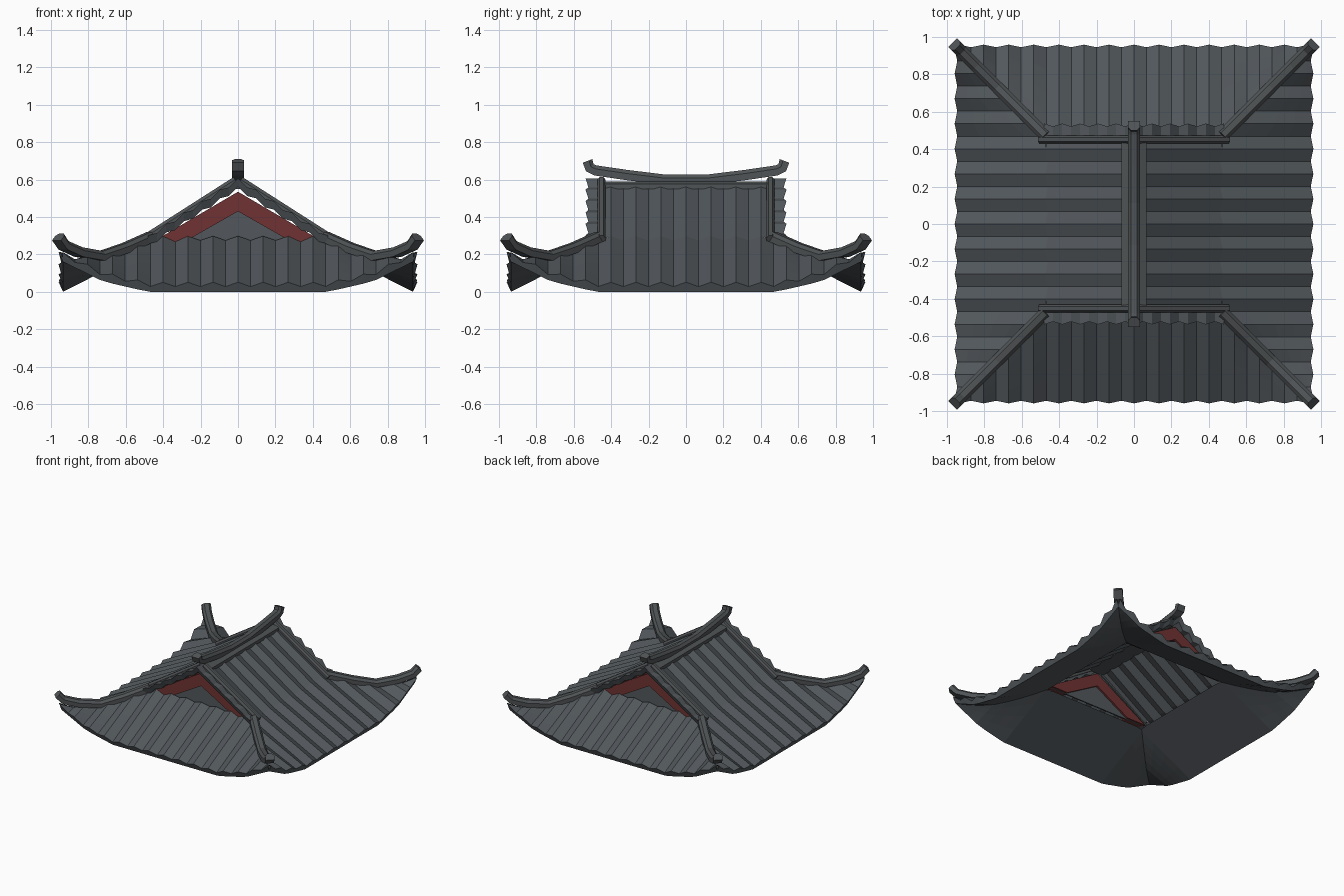
import bpy, bmesh, math
from mathutils import Vector, Matrix

cube = bpy.data.objects.get("Cube")
if cube:
    bpy.data.objects.remove(cube)


def material(name, rgb):
    m = bpy.data.materials.new(name)
    m.use_nodes = True
    m.diffuse_color = (*rgb, 1)
    m.node_tree.nodes["Principled BSDF"].inputs["Base Color"].default_value = (*rgb, 1)
    return m


TILE = material("slate grey", (0.085, 0.097, 0.107))
TRIM = material("ridge grey", (0.08, 0.088, 0.092))
RED = material("dark red", (0.16, 0.032, 0.032))

INNER, EAVE = 0.46, 0.945      # skirt from gable foot to eave
STEP = 0.067                   # half a tile rib
RIBS = 14
TOP_Z, FOOT_Z, EAVE_Z = 0.585, 0.275, 0.028


def make(name, bm, mat, turn=0.0):
    bmesh.ops.remove_doubles(bm, verts=bm.verts, dist=0.0005)
    bmesh.ops.recalc_face_normals(bm, faces=bm.faces)
    bm.transform(Matrix.Rotation(turn, 4, "Z"))
    mesh = bpy.data.meshes.new(name)
    bm.to_mesh(mesh)
    bm.free()
    mesh.materials.append(mat)
    ob = bpy.data.objects.new(name, mesh)
    bpy.context.collection.objects.link(ob)
    return ob


def grid(bm, rows):
    """Quads between rows of points; returns the vertices."""
    vs = [[bm.verts.new(p) for p in r] for r in rows]
    for a, b in zip(vs, vs[1:]):
        for i in range(len(a) - 1):
            bm.faces.new((a[i], a[i + 1], b[i + 1], b[i]))
    return vs


def ramp(x, pts):
    """Piecewise linear curve."""
    for (x0, y0), (x1, y1) in zip(pts, pts[1:]):
        if x <= x1:
            return y0 + (y1 - y0) * max(0, (x - x0) / (x1 - x0))
    return pts[-1][1]


def skirt_z(t, d):
    flat = FOOT_Z + (EAVE_Z - FOOT_Z) * (d - INNER) / (EAVE - INNER)
    lift = ramp(abs(t), [(0.48, 0), (0.72, 0.055), (EAVE, 0.165)])
    return flat + lift * ramp(d, [(INNER, 0), (0.72, 0.5), (EAVE, 1)])


def skirt(name, turn):
    """Ribbed lower slope with upturned corners and a smooth underside."""
    bm = bmesh.new()
    top, bottom = [], []
    for k in range(-RIBS, RIBS + 1):
        t = k * STEP
        start = max(INNER, abs(t))
        rise = 1 if k % 2 == 0 else 0
        up, low = [], []
        for j in range(5):
            d = start + (EAVE - start) * j / 4
            z = skirt_z(t, d)
            up.append((t, -d - 0.014 * rise, z + 0.023 * rise))
            low.append((t, -d + 0.01, z - 0.028))
        top.append(up)
        bottom.append(low)
    grid(bm, top)
    grid(bm, bottom)
    grid(bm, [[c[-1] for c in top], [c[-1] for c in bottom]])
    grid(bm, [top[0], bottom[0]])
    grid(bm, [top[-1], bottom[-1]])
    make(name, bm, TILE, turn)


def upper_slope(name, turn):
    """Ribbed sheet from the main ridge to the gable foot."""
    bm = bmesh.new()
    cols = [(k * STEP, 1 - abs(k) % 2) for k in range(-6, 7)]
    cols = [(-0.45, 0.3)] + cols + [(0.45, 0.3)]
    grid(bm, [[(t, -0.01 - 0.014 * r, TOP_Z + 0.01 * r - 0.007),
               (t, -INNER - 0.014 * r, FOOT_Z + 0.023 * r)] for t, r in cols])
    make(name, bm, TILE, turn)


def beam(name, path, w, h, mat=TRIM):
    """Bevelled beam swept along a path, kept upright."""
    bm = bmesh.new()
    path = [Vector(p) for p in path]
    profile = [(-1, 0), (-1, 0.65), (-0.5, 1), (0.5, 1), (1, 0.65), (1, 0)]
    rings = []
    for i, p in enumerate(path):
        tan = (path[min(i + 1, len(path) - 1)] - path[max(i - 1, 0)]).normalized()
        side = tan.cross(Vector((0, 0, 1))).normalized()
        up = side.cross(tan)
        rings.append([bm.verts.new(p + side * a * w + up * b * h) for a, b in profile])
    n = len(profile)
    for a, b in zip(rings, rings[1:]):
        for i in range(n):
            bm.faces.new((a[i], a[(i + 1) % n], b[(i + 1) % n], b[i]))
    bm.faces.new(rings[0])
    bm.faces.new(rings[-1])
    return make(name, bm, mat)


def slab(name, outline, y0, y1, mat, turn):
    """Outline in x and z, extruded along y."""
    bm = bmesh.new()
    face = bm.faces.new([bm.verts.new((x, y0, z)) for x, z in outline])
    ext = bmesh.ops.extrude_face_region(bm, geom=[face])["geom"]
    verts = [v for v in ext if isinstance(v, bmesh.types.BMVert)]
    bmesh.ops.translate(bm, vec=(0, y1 - y0, 0), verts=verts)
    make(name, bm, mat, turn)


# Roof slopes
for i, side in enumerate(("front", "left", "back", "right")):
    skirt(side + "_lower_slope", i * math.pi / 2)
    if i % 2:
        upper_slope(side + "_upper_slope", i * math.pi / 2)

# Gables: wall, red bargeboard and a scalloped row of verge tiles
for side, turn in (("front", 0), ("back", math.pi)):
    slab(side + "_gable_wall", [(-0.43, 0.26), (0.43, 0.26), (0, 0.52)],
         -0.445, -0.435, TILE, turn)
    slab(side + "_bargeboard", [(-0.46, 0.265), (0, 0.535), (0.46, 0.265),
                                (0.29, 0.265), (0, 0.43), (-0.29, 0.265)],
         -0.475, -0.42, RED, turn)
    bm = bmesh.new()
    rows = []
    for k in range(-10, 11):
        x = k * 0.048
        z = TOP_Z - 0.635 * abs(x)
        r = 0 if k % 2 else 1
        hi, lo = z + 0.004 + 0.018 * r, z - 0.042 + 0.018 * r
        end = -0.522 - 0.015 * r
        rows.append([(x, -0.44, hi), (x, end, hi), (x, end + 0.02, lo),
                     (x, -0.44, lo), (x, -0.44, hi)])
    grid(bm, rows)
    for r in (rows[0], rows[-1]):
        bm.faces.new([bm.verts.new(p) for p in r[:4]])
    make(side + "_verge_tiles", bm, TILE, turn)

# Verge ridges running down the gables, and hip ridges with upturned tips
for sx, xs in ((1, "left"), (-1, "right")):
    for sy, ys in ((1, "back"), (-1, "front")):
        beam(f"{ys}_{xs}_verge_ridge",
             [(0, sy * 0.452, 0.575), (sx * 0.49, sy * 0.452, 0.262)], 0.022, 0.045)
        hip = [(0.465, 0.27), (0.6, 0.21), (0.73, 0.166), (0.85, 0.187),
               (0.935, 0.225), (0.97, 0.275)]
        beam(f"{ys}_{xs}_hip_ridge",
             [(sx * d, sy * d, z) for d, z in hip], 0.034, 0.052)

# Main ridge over a wider cap
beam("ridge_cap", [(0, -0.44, 0.55), (0, 0.44, 0.55)], 0.066, 0.04)
half = [(0.115, 0.572), (0.32, 0.597), (0.49, 0.622), (0.535, 0.645), (0.552, 0.69)]
curve = [(0, -y, z) for y, z in reversed(half)] + [(0, y, z) for y, z in half]
beam("main_ridge", curve, 0.033, 0.055)
